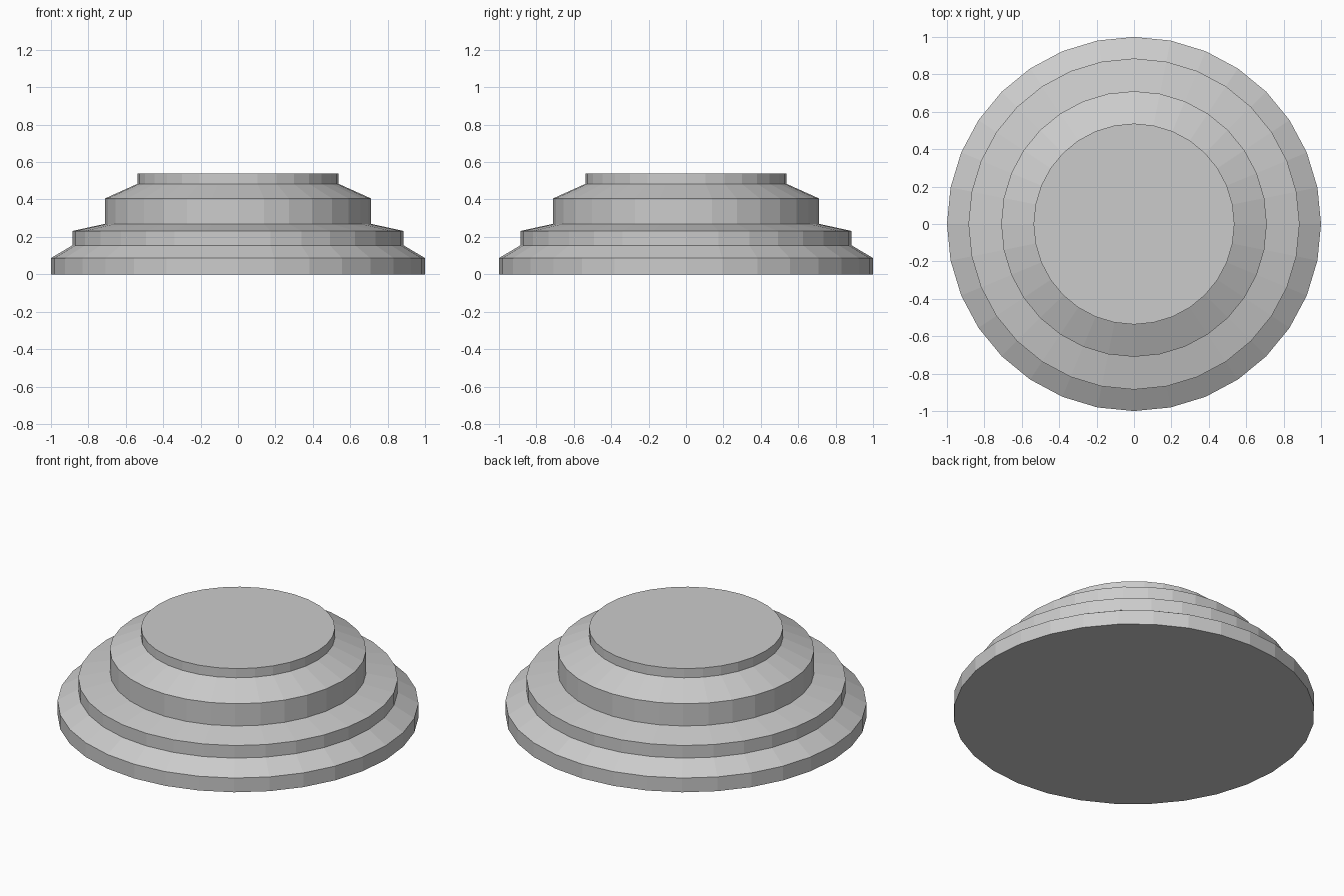
import bpy
import bmesh
from math import cos, sin, tau

cube = bpy.data.objects.get("Cube")
if cube:
    bpy.data.objects.remove(cube, do_unlink=True)

SIDES = 32

# Radius and height of each ring, from the floor to the top
PROFILE = [
    (1.0, 0.0), (1.0, 0.087),
    (0.885, 0.155), (0.885, 0.232),
    (0.71, 0.27), (0.71, 0.406),
    (0.537, 0.484), (0.537, 0.54),
]

# Plain grey material
grey = bpy.data.materials.new("plain_grey")
grey.use_nodes = True
colour = (0.6, 0.6, 0.6, 1.0)
grey.diffuse_color = colour
grey.node_tree.nodes["Principled BSDF"].inputs["Base Color"].default_value = colour


def ring(bm, radius, height):
    return [bm.verts.new((radius * cos(tau * i / SIDES),
                          radius * sin(tau * i / SIDES), height))
            for i in range(SIDES)]


# Stepped round pedestal: rings bridged by flat facets, closed at both ends
bm = bmesh.new()
rings = [ring(bm, r, z) for r, z in PROFILE]
for low, high in zip(rings, rings[1:]):
    for i in range(SIDES):
        j = (i + 1) % SIDES
        bm.faces.new((low[i], low[j], high[j], high[i]))
bm.faces.new(list(reversed(rings[0])))
bm.faces.new(rings[-1])

mesh = bpy.data.meshes.new("stepped_pedestal")
bm.to_mesh(mesh)
bm.free()
mesh.materials.append(grey)
pedestal = bpy.data.objects.new("stepped_pedestal", mesh)
bpy.context.collection.objects.link(pedestal)
